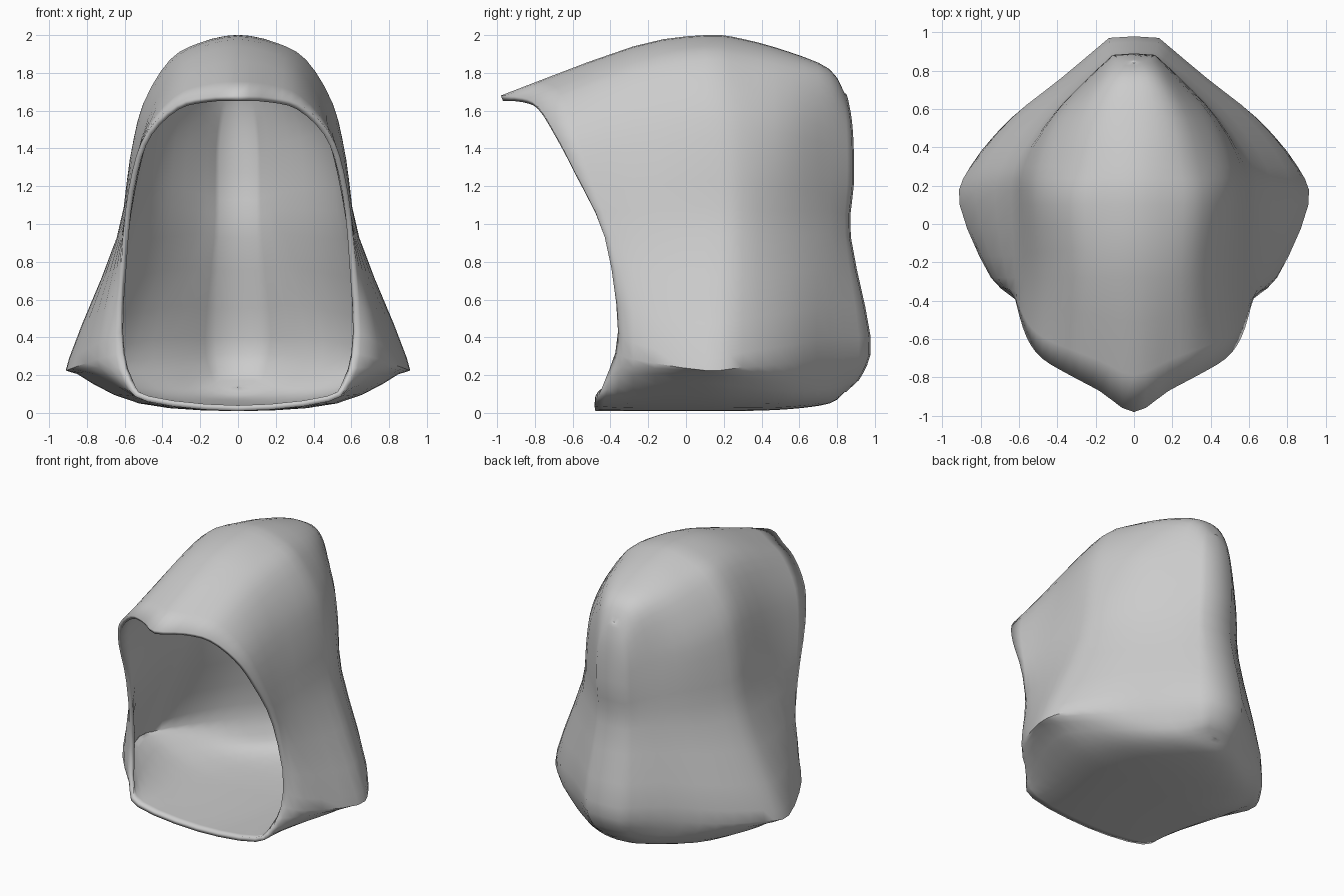
import bpy, bmesh
from mathutils import Vector

if "Cube" in bpy.data.objects:
    bpy.data.objects.remove(bpy.data.objects["Cube"])

SUB = 3  # smooth steps between profile points

# Half cross-sections, from top centre round the side to bottom centre
RIM = [(0, -.98, 1.68), (.18, -.87, 1.67), (.33, -.79, 1.63), (.48, -.70, 1.49), (.56, -.59, 1.28),
       (.61, -.43, .93), (.62, -.36, .43), (.58, -.43, .17), (.48, -.48, .06), (0, -.48, .01)]
SECTIONS = {
    -.28: [(0, 1.94), (.19, 1.90), (.34, 1.80), (.47, 1.58), (.55, 1.3),
           (.62, .93), (.74, .37), (.70, .20), (.46, .05), (0, .01)],
    .10: [(0, 2.0), (.2, 1.96), (.36, 1.87), (.50, 1.64), (.57, 1.35),
          (.64, .93), (.89, .29), (.85, .21), (.52, .05), (0, .01)],
    .30: [(0, 1.98), (.19, 1.94), (.34, 1.84), (.49, 1.6), (.56, 1.3),
          (.62, .93), (.84, .32), (.79, .19), (.5, .05), (0, .01)],
    .55: [(0, 1.91), (.16, 1.88), (.28, 1.78), (.39, 1.55), (.43, 1.3),
          (.46, .93), (.64, .36), (.58, .16), (.38, .05), (0, .02)],
    .76: [(0, 1.82), (.1, 1.80), (.17, 1.71), (.22, 1.5), (.24, 1.25),
          (.25, .95), (.38, .4), (.31, .17), (.2, .08), (0, .05)],
}
BACK = [(0, .84, 1.69), (.05, .85, 1.66), (.09, .87, 1.55), (.11, .88, 1.4), (.11, .88, 1.2),
        (.11, .865, .93), (.13, .97, .4), (.11, .93, .21), (.07, .86, .13), (0, .84, .11)]


def spline(a, b, c, d, t):
    return 0.5 * (2 * b + (c - a) * t + (2 * a - 5 * b + 4 * c - d) * t ** 2
                  + (3 * b - a - 3 * c + d) * t ** 3)


def full_ring(half):
    pts = [Vector(p) for p in half]
    pts += [Vector((-p.x, p.y, p.z)) for p in pts[-2:0:-1]]
    n = len(pts)
    return [spline(pts[i - 1], pts[i], pts[(i + 1) % n], pts[(i + 2) % n], s / SUB)
            for i in range(n) for s in range(SUB)]


halves = [RIM] + [[(x, y, z) for x, z in s] for y, s in SECTIONS.items()] + [BACK]
keys = [full_ring(h) for h in halves]

# Smooth rings from the face opening to the back
rings = []
last = len(keys) - 1
for k in range(last):
    a, b, c, d = keys[max(k - 1, 0)], keys[k], keys[k + 1], keys[min(k + 2, last)]
    for s in range(SUB):
        rings.append([spline(*p, s / SUB) for p in zip(a, b, c, d)])
rings.append(keys[-1])
# Close the back along its central ridge
rings.append([Vector((0, p.y + .008, p.z)) for p in keys[-1]])

bm = bmesh.new()
rows = [[bm.verts.new(p) for p in r] for r in rings]
n = len(rows[0])
for r0, r1 in zip(rows, rows[1:]):
    for i in range(n):
        j = (i + 1) % n
        bm.faces.new((r0[i], r0[j], r1[j], r1[i]))
bmesh.ops.remove_doubles(bm, verts=bm.verts, dist=.0015)
bmesh.ops.recalc_face_normals(bm, faces=bm.faces)
# Normals point away from the hollow
top = max(bm.faces, key=lambda f: f.calc_center_median().z)
if top.normal.z < 0:
    bmesh.ops.reverse_faces(bm, faces=bm.faces)
mesh = bpy.data.meshes.new("hood")
bm.to_mesh(mesh)
bm.free()

hood = bpy.data.objects.new("hood", mesh)
bpy.context.collection.objects.link(hood)
cloth = bpy.data.materials.new("grey cloth")
cloth.diffuse_color = (.6, .6, .6, 1)
cloth.use_nodes = True
cloth.node_tree.nodes["Principled BSDF"].inputs["Base Color"].default_value = cloth.diffuse_color
mesh.materials.append(cloth)

# Cloth thickness, inward
shell = hood.modifiers.new("thickness", 'SOLIDIFY')
shell.thickness = .03
shell.offset = -1

bpy.context.view_layer.objects.active = hood
hood.select_set(True)
bpy.ops.object.shade_smooth_by_angle(angle=.7)
